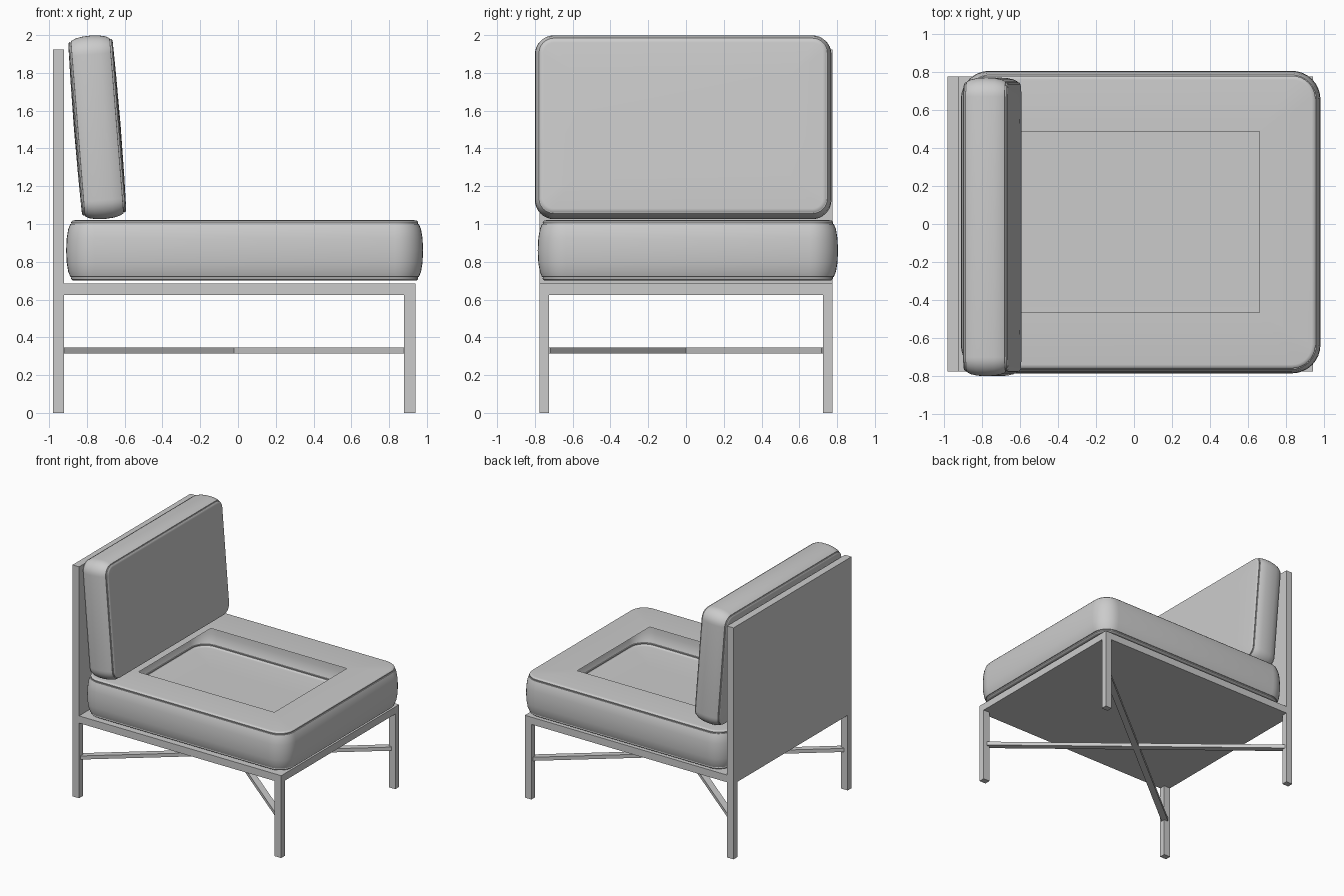
import bpy, bmesh, math
from mathutils import Matrix, Vector

if "Cube" in bpy.data.objects:
    bpy.data.objects.remove(bpy.data.objects["Cube"], do_unlink=True)

grey = bpy.data.materials.new("light_grey")
grey.use_nodes = True
COLOUR = (0.6, 0.6, 0.6, 1)
grey.diffuse_color = COLOUR
grey.node_tree.nodes["Principled BSDF"].inputs["Base Color"].default_value = COLOUR


def finish(name, bm):
    mesh = bpy.data.meshes.new(name)
    bm.to_mesh(mesh)
    bm.free()
    mesh.materials.append(grey)
    obj = bpy.data.objects.new(name, mesh)
    bpy.context.collection.objects.link(obj)
    return obj


def box(name, low, high, turn=0.0):
    low, high = Vector(low), Vector(high)
    bm = bmesh.new()
    bmesh.ops.create_cube(bm, size=1, matrix=Matrix.LocRotScale(
        (low + high) / 2, Matrix.Rotation(turn, 3, "Z"), high - low))
    return finish(name, bm)


def outline(hx, hy, radius, steps=8):
    """Points of a rounded rectangle, counter-clockwise."""
    points = []
    for quarter, (sx, sy) in enumerate(((1, 1), (-1, 1), (-1, -1), (1, -1))):
        for i in range(steps + 1):
            a = math.pi / 2 * (quarter + i / steps)
            points.append((sx * (hx - radius) + radius * math.cos(a),
                           sy * (hy - radius) + radius * math.sin(a)))
    return points


def cushion(name, hx, hy, hz, radius, crown, matrix, opening=None):
    """Piped cushion: rounded-rectangle rings from bottom centre to top."""
    # upper half as (inset, height), from the bulging side to the piped rim
    half = [(0, 0), (0.003, 0.4 * hz), (0.011, 0.7 * hz), (0.022, 0.87 * hz),
            (0.028, 0.875 * hz), (0.026, 0.94 * hz), (0.034, 0.99 * hz), (0.046, hz)]
    mid = min(hx, hy)
    face = [(opening or 0.45 * mid, hz + 0.6 * crown)]
    profile = [(i, -z) for i, z in reversed(half[1:] + [(0.45 * mid, hz + 0.6 * crown)])]
    profile += half + face
    bm = bmesh.new()
    rings = []
    for inset, z in profile:
        r = max(radius - inset, 0)
        rings.append([bm.verts.new((x, y, z)) for x, y in outline(hx - inset, hy - inset, r)])
    count = len(rings[0])
    for a, b in zip(rings, rings[1:]):
        for i in range(count):
            j = (i + 1) % count
            bm.faces.new((a[i], a[j], b[j], b[i]))
    caps = [(rings[0], -1)] + ([] if opening else [(rings[-1], 1)])
    for ring, side in caps:
        centre = bm.verts.new((0, 0, side * (hz + crown)))
        for i in range(count):
            pair = (ring[i], ring[(i + 1) % count])
            bm.faces.new((*pair[::side], centre))
    bmesh.ops.remove_doubles(bm, verts=bm.verts, dist=1e-5)
    bm.transform(matrix)
    obj = finish(name, bm)
    bpy.ops.object.select_all(action="DESELECT")
    obj.select_set(True)
    bpy.context.view_layer.objects.active = obj
    bpy.ops.object.shade_smooth_by_angle(angle=math.radians(40))


# Frame: legs, back posts, seat platform and back panel
BACK, FRONT, SIDE, BAR = -0.98, 0.94, 0.775, 0.06
SEAT_LOW, SEAT_TOP, POST_TOP = 0.625, 0.685, 1.925
for label, s in (("right", -1), ("left", 1)):
    y0, y1 = sorted((s * SIDE, s * (SIDE - BAR + 0.01)))
    box(f"{label}_front_leg", (FRONT - BAR, y0, 0), (FRONT, y1, SEAT_LOW))
    box(f"{label}_back_post", (BACK, y0, 0), (BACK + BAR, y1, POST_TOP))
inner = SIDE - BAR + 0.01
box("seat_platform", (BACK + BAR, -SIDE, SEAT_LOW), (FRONT, SIDE, SEAT_TOP))
box("back_panel", (BACK, -inner, SEAT_LOW), (BACK + BAR, inner, POST_TOP))

# Crossed diagonal braces between the legs
reach_x, reach_y = FRONT - BACK - 2 * BAR, 2 * inner
length, turn = math.hypot(reach_x, reach_y), math.atan2(reach_y, reach_x)
mid_x = (FRONT + BACK) / 2
for label, s in (("rising", 1), ("falling", -1)):
    box(f"{label}_brace", (mid_x - length / 2 - 0.02, -0.025, 0.315),
        (mid_x + length / 2 + 0.02, 0.025, 0.345), s * turn)

# Seat cushion with a rectangular opening in its top
cushion("seat_cushion", 0.945, 0.795, 0.16, 0.15, 0.0,
        Matrix.Translation((0.035, 0.01, 0.86)), opening=0.32)

# Back cushion, leaning on the panel
lean = math.radians(4.6)
axes = Matrix(((0, -math.sin(lean), math.cos(lean)),
               (1, 0, 0),
               (0, math.cos(lean), math.sin(lean)))).to_4x4()
cushion("back_cushion", 0.785, 0.487, 0.118, 0.1, 0.006,
        Matrix.Translation((-0.745, -0.015, 1.512)) @ axes)
